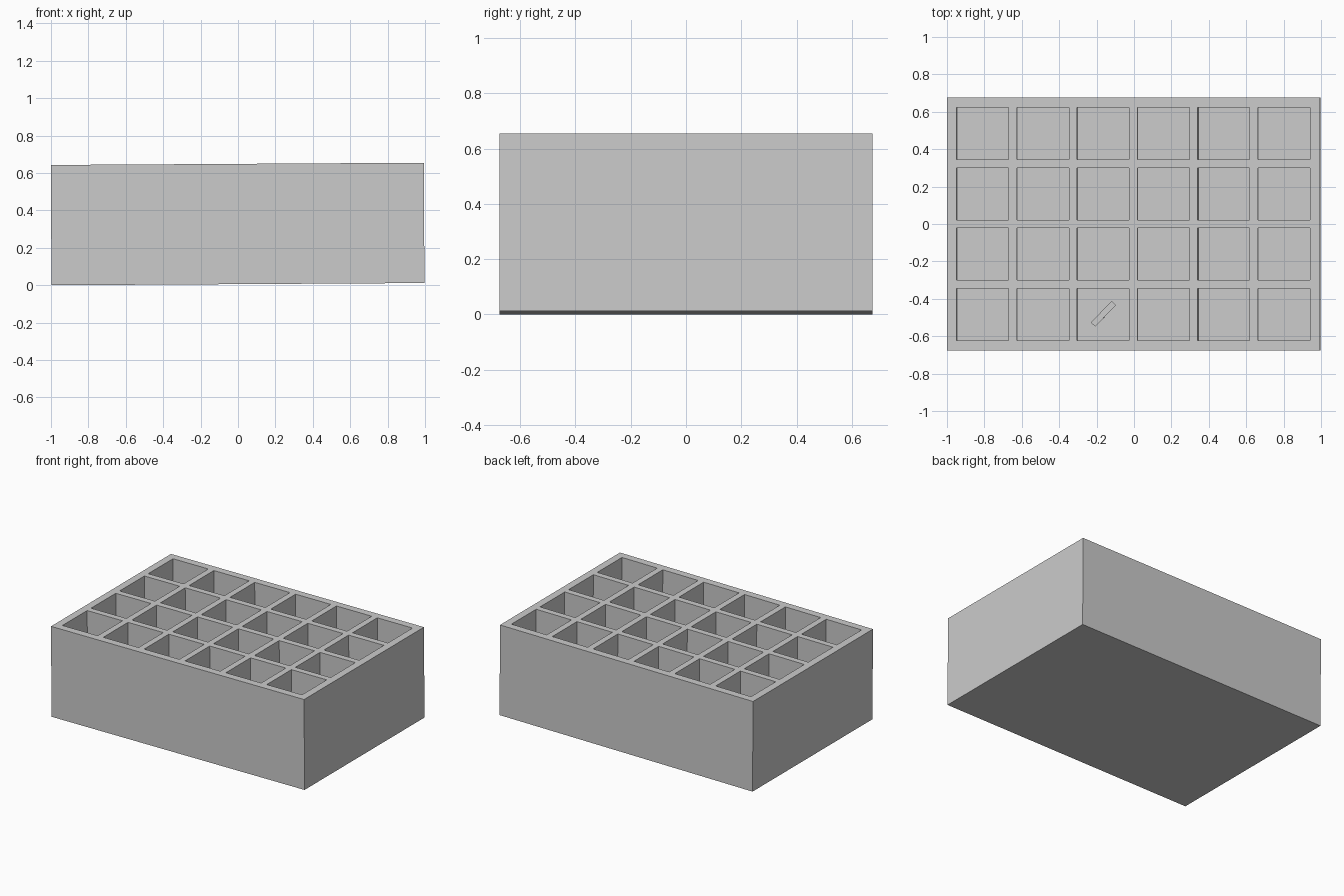
import bpy
import bmesh
import math
from mathutils import Matrix, Vector

if "Cube" in bpy.data.objects:
    bpy.data.objects.remove(bpy.data.objects["Cube"], do_unlink=True)

COLS, ROWS = 6, 4
CELL, RIB = 0.26, 0.062
PITCH = CELL + RIB
HEIGHT, FLOOR = 0.643, 0.062
TILT = 0.006  # the whole tray leans up slightly towards +x
LEAN = Matrix.Translation((0, 0, TILT)) @ Matrix.Rotation(-TILT, 4, 'Y')

grey = bpy.data.materials.new("light_grey")
grey.use_nodes = True
colour = (0.6, 0.6, 0.6, 1)
grey.diffuse_color = colour
grey.node_tree.nodes["Principled BSDF"].inputs["Base Color"].default_value = colour


def add_object(name, bm):
    bmesh.ops.recalc_face_normals(bm, faces=bm.faces)
    bm.transform(LEAN)
    mesh = bpy.data.meshes.new(name)
    bm.to_mesh(mesh)
    bm.free()
    mesh.materials.append(grey)
    obj = bpy.data.objects.new(name, mesh)
    bpy.context.collection.objects.link(obj)
    return obj


# Tray: a grid of cells whose inset centres are sunk into pockets
bm = bmesh.new()
bmesh.ops.create_grid(bm, x_segments=COLS, y_segments=ROWS, size=1)
for v in bm.verts:
    v.co = Vector((v.co.x * COLS * PITCH / 2, v.co.y * ROWS * PITCH / 2, HEIGHT))
pockets = list(bm.faces)
bmesh.ops.inset_individual(bm, faces=pockets, thickness=RIB / 2)

# Widen the rim so the outer walls match the ribs
for v in bm.verts:
    if v.is_boundary:
        for axis, count in ((0, COLS), (1, ROWS)):
            if abs(v.co[axis]) > count * PITCH / 2 - 0.01:
                v.co[axis] += math.copysign(RIB / 2, v.co[axis])
rim = [e for e in bm.edges if e.is_boundary]

# Sink the pockets
sunk = bmesh.ops.extrude_discrete_faces(bm, faces=pockets)["faces"]
for f in sunk:
    bmesh.ops.translate(bm, verts=f.verts, vec=(0, 0, FLOOR - HEIGHT))

# Drop the outer walls and close the base
walls = bmesh.ops.extrude_edge_only(bm, edges=rim)["geom"]
for v in walls:
    if isinstance(v, bmesh.types.BMVert):
        v.co.z = 0
base_edges = [e for e in bm.edges if e.is_boundary]
bmesh.ops.contextual_create(bm, geom=base_edges)
add_object("compartment_tray", bm)

# Small stick lying in one front pocket
bm = bmesh.new()
bmesh.ops.create_cube(bm, size=1, matrix=Matrix.Translation((-0.163, -0.48, FLOOR + 0.015))
                      @ Matrix.Rotation(math.radians(46), 4, 'Z')
                      @ Matrix.Diagonal((0.16, 0.032, 0.03, 1)))
add_object("small_stick", bm)
